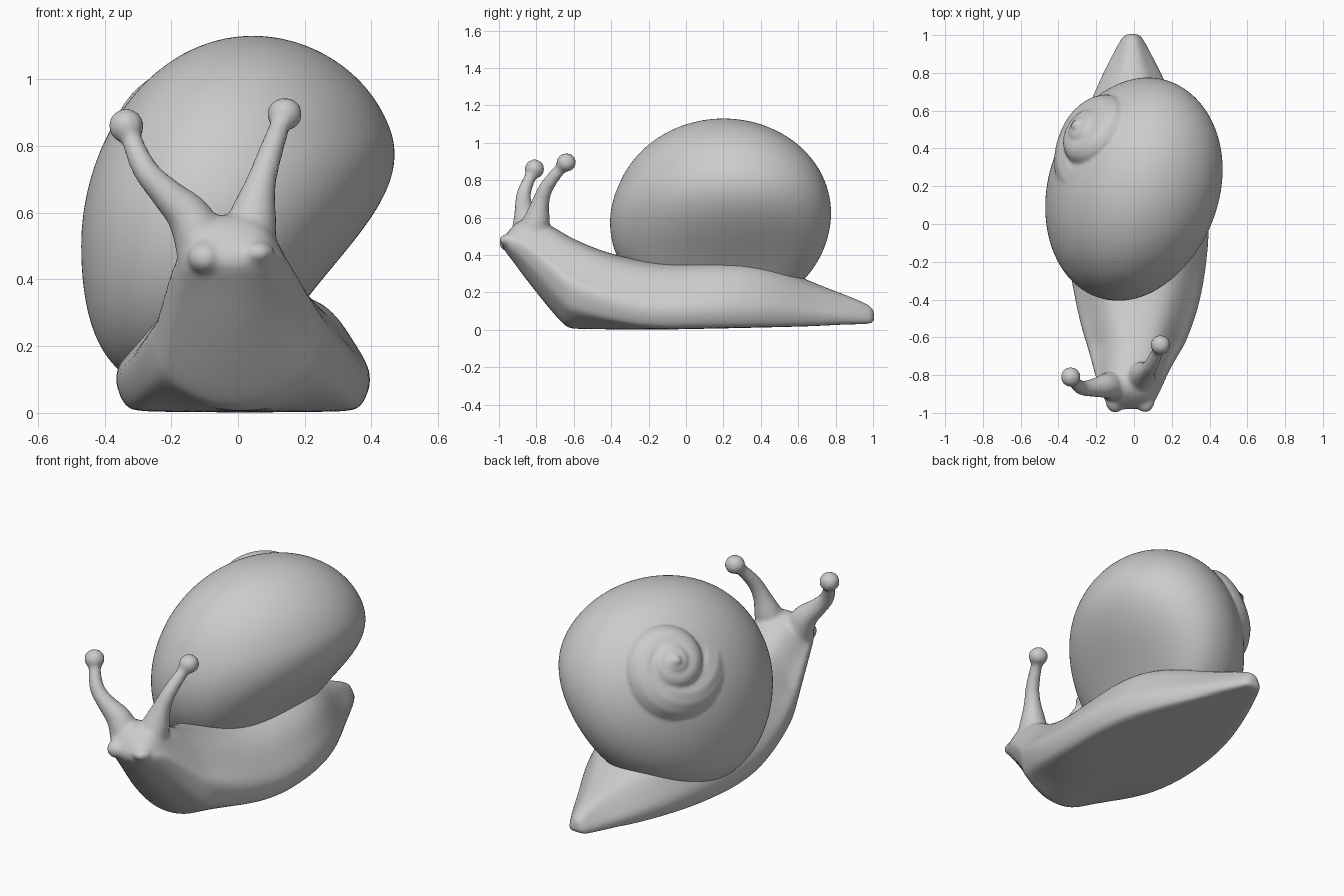
import bpy, bmesh, math
from mathutils import Vector

if "Cube" in bpy.data.objects:
    bpy.data.objects.remove(bpy.data.objects["Cube"])


def make_object(name, bm):
    bmesh.ops.recalc_face_normals(bm, faces=bm.faces)
    me = bpy.data.meshes.new(name)
    bm.to_mesh(me)
    bm.free()
    ob = bpy.data.objects.new(name, me)
    bpy.context.collection.objects.link(ob)
    return ob


def select(objs):
    bpy.ops.object.select_all(action='DESELECT')
    for o in objs:
        o.select_set(True)
    bpy.context.view_layer.objects.active = objs[0]


def bake(ob):
    select([ob])
    bpy.ops.object.convert(target='MESH')
    return bpy.context.view_layer.objects.active


def fuse(objs, voxel, rounds):
    """Join parts into one soft, smooth-shaded skin."""
    select(objs)
    bpy.ops.object.join()
    rm = objs[0].modifiers.new("fuse", 'REMESH')
    rm.mode = 'VOXEL'
    rm.voxel_size = voxel
    sm = objs[0].modifiers.new("soften", 'SMOOTH')
    sm.factor = .5
    sm.iterations = rounds
    ob = bake(objs[0])
    for p in ob.data.polygons:
        p.use_smooth = True
    return ob


def tube(name, pts):
    """Round tube along (x, y, z, radius) points."""
    cu = bpy.data.curves.new(name, 'CURVE')
    cu.dimensions = '3D'
    cu.bevel_depth = 1.0
    cu.bevel_resolution = 6
    cu.use_fill_caps = True
    cu.resolution_u = 6
    sp = cu.splines.new('NURBS')
    sp.points.add(len(pts) - 1)
    for p, (x, y, z, r) in zip(sp.points, pts):
        p.co = (x, y, z, 1)
        p.radius = r
    sp.order_u = 3
    sp.use_endpoint_u = True
    ob = bpy.data.objects.new(name, cu)
    bpy.context.collection.objects.link(ob)
    return bake(ob)


def ball(name, loc, size, segs=24):
    bm = bmesh.new()
    bmesh.ops.create_uvsphere(bm, u_segments=segs, v_segments=segs * 2 // 3, radius=1)
    for v in bm.verts:
        v.co = Vector(loc) + Vector(a * b for a, b in zip(v.co, size))
    return make_object(name, bm)


# Body: lofted sections (y, bottom, top, foot half width, back half width, centre x)
stations = [
    (-.985, .44, .48, .09, .07, -.02), (-.93, .37, .56, .14, .10, -.02),
    (-.86, .27, .61, .17, .12, -.02), (-.75, .13, .58, .21, .12, -.01),
    (-.64, .00, .51, .26, .14, .01), (-.60, .0, .49, .275, .145, .01),
    (-.45, .00, .42, .325, .18, .02), (-.20, .00, .36, .37, .23, .02),
    (.05, .005, .37, .39, .255, .015), (.30, .01, .38, .36, .255, .01),
    (.50, .015, .335, .295, .20, 0), (.70, .02, .245, .20, .11, -.01),
    (.85, .03, .19, .13, .06, -.01), (.97, .03, .14, .065, .035, -.01),
    (1.01, .04, .11, .04, .02, -.01)]
# Half section: (foot width share, back width share, height share)
half = [(.2, 0, 0), (.5, 0, 0), (.86, 0, 0), (.93, 0, .04), (1, 0, .2),
        (1, 0, .36), (.6, .4, .58), (.05, 1, .84), (0, .6, 1)]
section = half + [(-f, -b, h) for f, b, h in reversed(half)]
bm = bmesh.new()
rings = []
for y, z0, z1, wf, wb, cx in stations:
    # under the neck the sole edges curl up, so the flat sole starts narrow
    lift = .14 * min(1, max(0, (-.28 - y) / .36)) * min(1, (z1 - z0) / .4)
    rings.append([bm.verts.new((
        cx + f * wf + b * wb, y,
        z0 + h * (z1 - z0) + lift * f * f * (1 - h)))
        for f, b, h in section])
n = len(section)
for a, b in zip(rings, rings[1:]):
    for i in range(n):
        bm.faces.new((a[i], a[(i + 1) % n], b[(i + 1) % n], b[i]))
bm.faces.new(rings[0])
bm.faces.new(rings[-1])
body = make_object("body", bm)
body.modifiers.new("round", 'SUBSURF').levels = 2
body = bake(body)

# Eye stalks, eyes and mouth feelers
parts = [body]
parts.append(tube("right_stalk", [
    (.02, -.84, .44, .09), (.04, -.80, .57, .08), (.065, -.78, .68, .045),
    (.10, -.74, .79, .036), (.14, -.635, .90, .028)]))
parts.append(tube("left_stalk", [
    (-.09, -.86, .44, .09), (-.12, -.85, .57, .075), (-.22, -.87, .66, .046),
    (-.30, -.87, .75, .036), (-.33, -.81, .86, .028)]))
parts.append(ball("right_eye", (.14, -.64, .895), (.053, .053, .05)))
parts.append(ball("left_eye", (-.335, -.81, .86), (.053, .053, .052)))
parts.append(ball("left_feeler", (-.10, -.935, .465), (.052, .065, .05)))
parts.append(ball("right_feeler", (.06, -.935, .48), (.05, .065, .035)))
body = fuse(parts, .013, 4)

# Shell main whorl: sheared sphere, pinched low on the right, fuller low on the left
shell = ball("shell", (0, 0, 0), (1, 1, 1), 96)
for v in shell.data.vertices:
    u, s, w = v.co
    pinch = .22 * max(0, u) ** 1.5 * max(0, .3 - w) ** 2
    full = .09 * max(0, -u) * max(0, -w) ** 2
    bulge = .03 * max(0, -s) * max(0, .35 - w) * (1 + w)
    v.co = (-.005 + .465 * u + .02 * max(0, u) ** 2 - pinch - full,
            .19 + .10 * u + .577 * s - bulge,
            .605 + (.105 - .05 * w) * u + .522 * w)

# Shell spire: growing spiral tube sinking into the main whorl
axis = Vector((-.69, .49, .53)).normalized()
side = axis.cross(Vector((0, 0, 1))).normalized()
up = side.cross(axis)
origin = Vector((-.235, .475, .86))
pts = []
for i in range(73):
    t = i / 72
    s = 1.55 * 2.1 ** (-3 * (1 - t))
    ang = -2 * math.pi * 3 * t + 1.6
    sink = .12 - .2 * s - .16 * max(0, s - 1.05)
    p = origin + axis * sink + (side * math.cos(ang) + up * math.sin(ang)) * .14 * s
    pts.append((*p, .14 * s))
spire = tube("shell_spire", pts)
tip = ball("shell_tip", origin + axis * .09, (.035, .035, .035))
fuse([shell, spire, tip], .011, 2)
